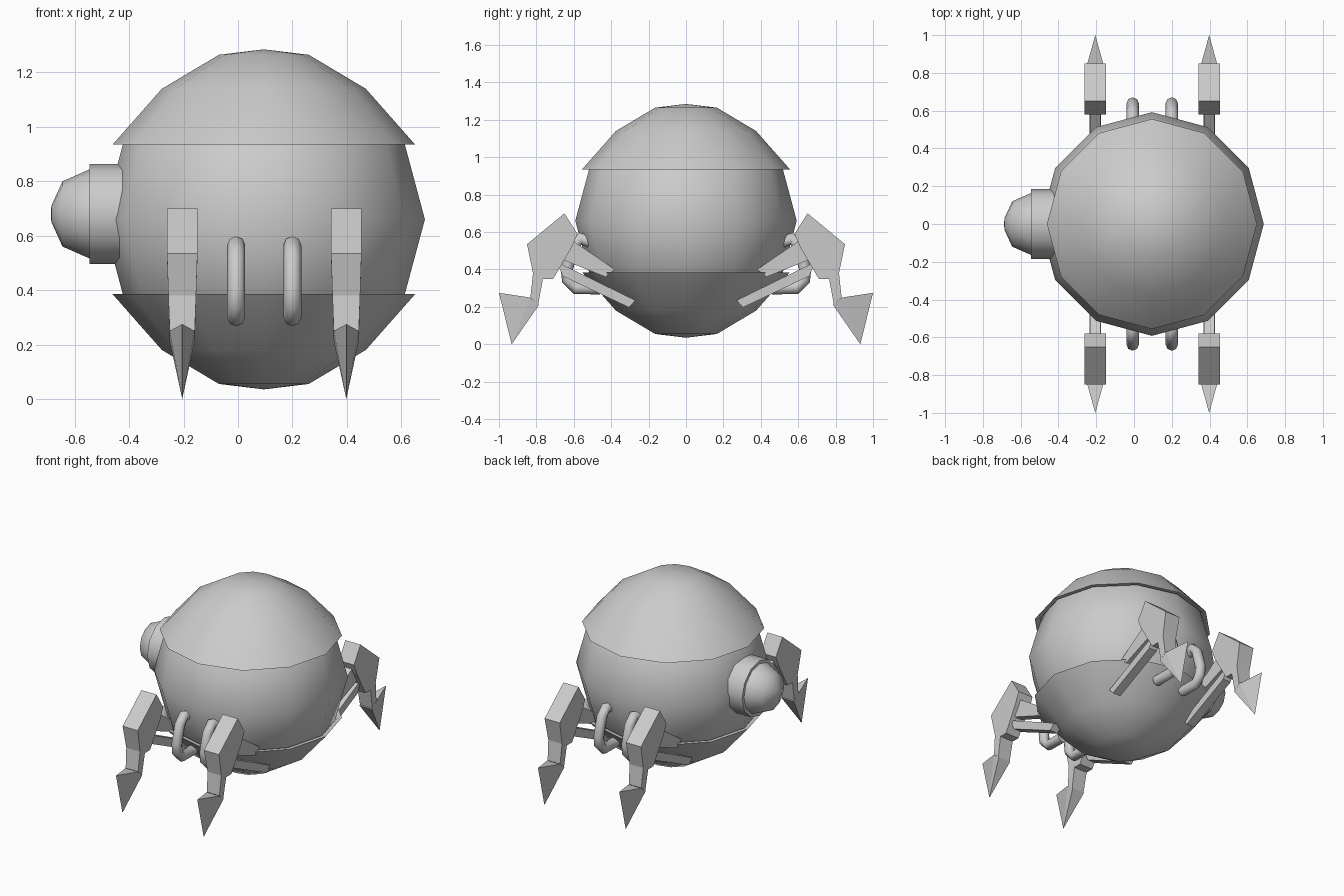
import bpy, bmesh, math
from mathutils import Vector, Matrix

if "Cube" in bpy.data.objects:
    bpy.data.objects.remove(bpy.data.objects["Cube"])

CX, CZ = 0.095, 0.66          # centre of the round body

grey = bpy.data.materials.new("plain grey")
grey.diffuse_color = (0.6, 0.6, 0.6, 1)
grey.use_nodes = True
grey.node_tree.nodes["Principled BSDF"].inputs["Base Color"].default_value = grey.diffuse_color


def finish(name, bm, smooth=None):
    bmesh.ops.remove_doubles(bm, verts=bm.verts, dist=1e-5)
    bmesh.ops.recalc_face_normals(bm, faces=bm.faces)
    me = bpy.data.meshes.new(name)
    bm.to_mesh(me)
    bm.free()
    me.materials.append(grey)
    ob = bpy.data.objects.new(name, me)
    bpy.context.collection.objects.link(ob)
    if smooth:
        bpy.ops.object.select_all(action='DESELECT')
        ob.select_set(True)
        bpy.context.view_layer.objects.active = ob
        bpy.ops.object.shade_smooth_by_angle(angle=math.radians(smooth))
    return ob


def lathe(name, profile, sides, matrix, smooth=60):
    """Revolve (radius, height) points about the local z axis."""
    bm = bmesh.new()
    vs = [bm.verts.new((r, 0, h)) for r, h in profile]
    es = [bm.edges.new(p) for p in zip(vs, vs[1:])]
    bmesh.ops.spin(bm, geom=vs + es, cent=(0, 0, 0), axis=(0, 0, 1),
                   angle=2 * math.pi, steps=sides, use_merge=False)
    bmesh.ops.transform(bm, matrix=matrix, verts=bm.verts)
    return finish(name, bm, smooth)


def prism(name, x, side, outline):
    """Side outline of (y, z, half width) points, closed across x."""
    bm = bmesh.new()
    a, b = [[bm.verts.new((x + s * w, side * y, z)) for y, z, w in outline]
            for s in (-1, 1)]
    bm.faces.new(a)
    bm.faces.new(b[::-1])
    for i in range(len(a)):
        j = (i + 1) % len(a)
        bm.faces.new((a[j], a[i], b[i], b[j]))
    return finish(name, bm)


def tube(name, x, side, path, radius, sides=8):
    """Round bar following (y, z) points."""
    pts = [Vector((x, side * y, z)) for y, z in path]
    bm = bmesh.new()
    rings = []
    for i, p in enumerate(pts):
        t = (pts[min(i + 1, len(pts) - 1)] - pts[max(i - 1, 0)]).normalized()
        u = Vector((1, 0, 0))
        v = t.cross(u)
        rings.append([bm.verts.new(p + radius * (math.cos(k) * u + math.sin(k) * v))
                      for k in [2 * math.pi * n / sides for n in range(sides)]])
    for r, q in zip(rings, rings[1:]):
        for k in range(sides):
            m = (k + 1) % sides
            bm.faces.new((r[k], r[m], q[m], q[k]))
    bm.faces.new(rings[0])
    bm.faces.new(rings[-1])
    return finish(name, bm, 60)


# round body
centre = Matrix.Translation((CX, 0, CZ))
R = 0.592
lathe("body", [(R * math.sin(math.radians(a)), R * math.cos(math.radians(a)))
               for a in range(0, 181, 30)], 12, centre)

# upper and lower shells, hollow with a thin rim
shell = [(0, 0.625), (0.165, 0.605), (0.375, 0.48), (0.556, 0.275),
         (0.53, 0.275), (0.36, 0.462), (0.16, 0.59), (0, 0.607)]
lathe("upper_shell", shell, 12, centre)
lathe("lower_shell", [(r, -h) for r, h in shell], 12, centre)

# snout: collar and rounded lens pointing to -x
point_left = Matrix.Translation((0, 0, 0.68)) @ Matrix.Rotation(-math.pi / 2, 4, 'Y')
lathe("snout_collar", [(0, 0.3), (0.184, 0.3), (0.184, 0.545), (0, 0.545)], 12, point_left)
lathe("snout_lens", [(0, 0.5), (0.164, 0.5), (0.164, 0.545), (0.12, 0.645),
                     (0.03, 0.686), (0, 0.688)], 12, point_left)

# leg parts as (y, z, half width)
W = 0.056
shin = [(.65, .70, W), (.85, .535, W), (.818, .38, .051), (.832, .25, .046),
        (.79, .215, .046), (.765, .35, .05), (.71, .35, .05), (.61, .52, W), (.58, .59, W)]
upper_strut = [(.60, .55, .028), (.38, .40, .028), (.43, .36, .028), (.68, .46, .028)]
lower_strut = [(.69, .44, .03), (.27, .235, .03), (.305, .197, .03), (.66, .365, .03)]
claw = [(.835, .25, .046), (1.0, .275, 0), (.932, .0, 0), (.785, .212, .046)]

for side, end in ((-1, "front"), (1, "back")):
    for x, hand in ((-0.205, "left"), (0.398, "right")):
        tag = f"{end}_{hand}"
        prism(f"shin_{tag}", x, side, shin)
        prism(f"upper_strut_{tag}", x, side, upper_strut)
        prism(f"lower_strut_{tag}", x, side, lower_strut)
        # claw: wide at the ankle, closing to a heel spur and a sharp tip
        bm = bmesh.new()
        for y, z, w in claw:
            for s in ((-1, 1) if w else (0,)):
                bm.verts.new((x + s * w, side * y, z))
        bmesh.ops.convex_hull(bm, input=bm.verts)
        finish(f"claw_{tag}", bm)
    # curved handles between the legs
    for x, hand in ((-0.007, "left"), (0.2, "right")):
        tube(f"handle_{end}_{hand}", x, side,
             [(.49, .54), (.565, .565), (.605, .52), (.638, .40), (.632, .345),
              (.59, .30), (.46, .30)], 0.033)
